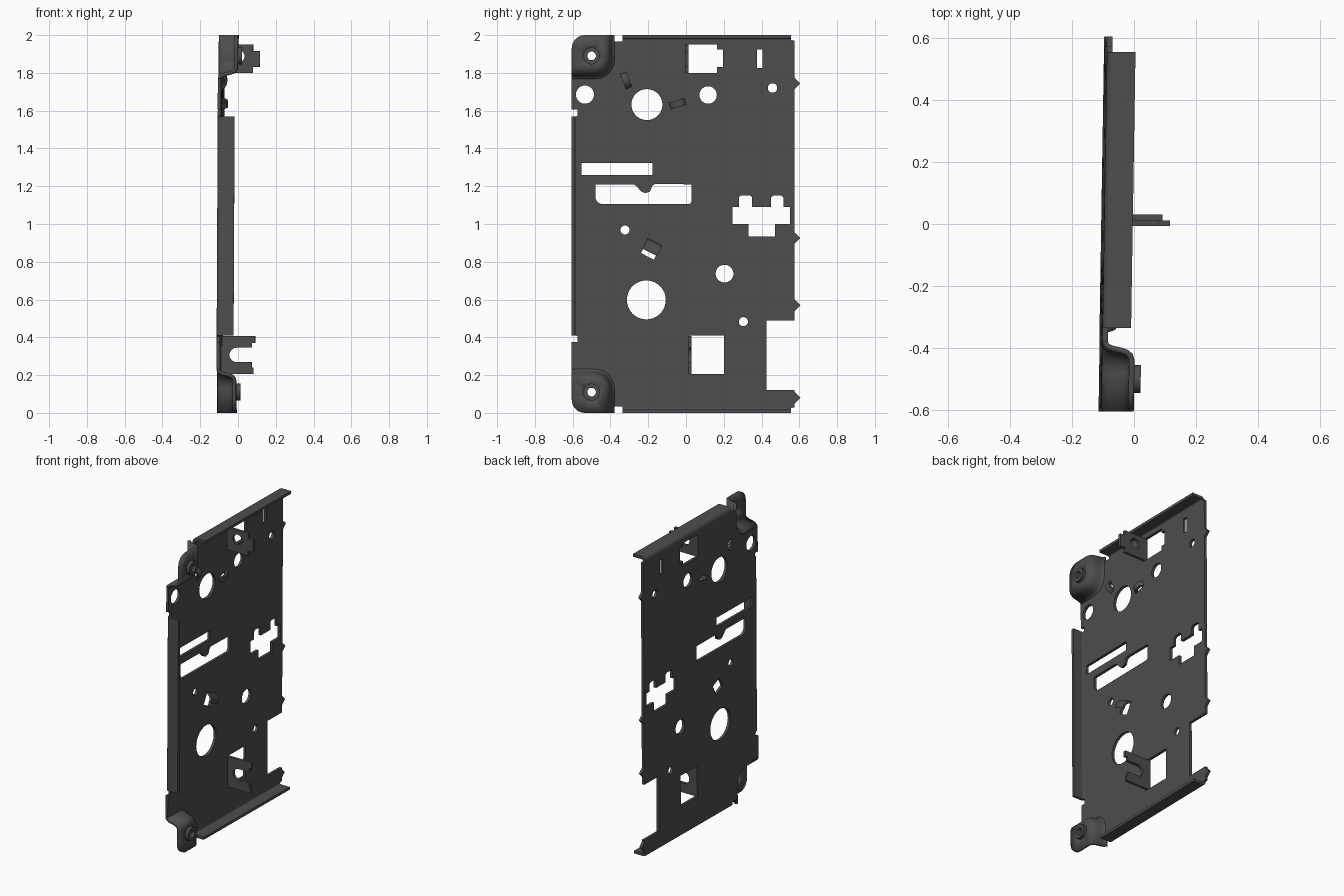
import bpy, bmesh
from math import sin, cos, pi, radians
from mathutils import Vector, Matrix

if "Cube" in bpy.data.objects:
    bpy.data.objects.remove(bpy.data.objects["Cube"])

T = 0.018          # sheet thickness
BASE = -0.101      # x of the plate's back face at the middle
mat = bpy.data.materials.new("dark_steel")
mat.diffuse_color = (0.075, 0.075, 0.075, 1)
mat.use_nodes = True
mat.node_tree.nodes["Principled BSDF"].inputs["Base Color"].default_value = mat.diffuse_color


def finish(name, bm):
    """Lean the part with the slightly tilted plate and make it an object."""
    bmesh.ops.recalc_face_normals(bm, faces=bm.faces)
    for v in bm.verts:
        v.co.x += BASE + 0.016 * v.co.y + 0.005 * (v.co.z - 1)
    me = bpy.data.meshes.new(name)
    bm.to_mesh(me)
    bm.free()
    ob = bpy.data.objects.new(name, me)
    bpy.context.collection.objects.link(ob)
    me.materials.append(mat)
    bpy.ops.object.select_all(action='DESELECT')
    bpy.context.view_layer.objects.active = ob
    ob.select_set(True)
    bpy.ops.object.shade_smooth_by_angle(angle=radians(35))
    return ob


def prism(name, loops, axis, a, b, mtx=None):
    """Extrude an outline (with holes) along one axis from a to b."""
    put = {'x': lambda p, q, t: (t, p, q), 'y': lambda p, q, t: (p, t, q),
           'z': lambda p, q, t: (p, q, t)}[axis]
    bm = bmesh.new()
    edges = []
    for loop in loops:
        vs = [bm.verts.new(put(p, q, a)) for p, q in loop]
        edges += [bm.edges.new((vs[i - 1], vs[i])) for i in range(len(vs))]
    n = Vector(put(0, 0, 1))
    bmesh.ops.triangle_fill(bm, use_beauty=True, edges=edges, normal=n)
    res = bmesh.ops.extrude_face_region(bm, geom=bm.faces[:], use_keep_orig=True)
    bmesh.ops.translate(bm, vec=n * (b - a),
                        verts=[g for g in res['geom'] if isinstance(g, bmesh.types.BMVert)])
    if mtx:
        bm.transform(mtx)
    return finish(name, bm)


def arc(cx, cy, r, a0, a1, n=8):
    return [(cx + r * cos(radians(a0 + (a1 - a0) * i / n)),
             cy + r * sin(radians(a0 + (a1 - a0) * i / n))) for i in range(n + 1)]


def circle(cx, cy, r, n=40):
    return arc(cx, cy, r, 0, 360, n)[:-1]


def rect(y0, y1, z0, z1):
    return [(y0, z0), (y1, z0), (y1, z1), (y0, z1)]


def turned_rect(cy, cz, length, width, deg):
    c, s = cos(radians(deg)), sin(radians(deg))
    return [(cy + p * c - q * s, cz + p * s + q * c)
            for p, q in rect(-length / 2, length / 2, -width / 2, width / 2)]


def tooth(z):
    return [(0.575, z - 0.03), (0.605, z), (0.575, z + 0.03)]


# Corner step line shared by plate and raised pads (upper corner)
YI, ZI, YL = -0.38, 1.77, -0.605


def step_line(d):
    return [(YL, ZI + d)] + arc(YI - 0.1, ZI + 0.1, 0.1 - d, -90, 0) + [(YI - d, 2.0)]


# Lanced bridges: (name, y, z, length, width, angle, height, end of arc)
bridges = [("upper_bridge_a", -0.317, 1.76, 0.09, 0.035, -68, 0.042, 180),
           ("upper_bridge_b", -0.045, 1.637, 0.09, 0.035, 17, 0.042, 180),
           ("lower_lug", -0.187, 0.862, 0.1, 0.085, 63, 0.06, 105)]

# Main plate
upper = step_line(0)
outline = [(y, 2 - z) for y, z in upper[:-1]] + [
    (YI, 0.035), (-0.335, 0.035), (-0.335, 0.025), (0.555, 0.025), (0.575, 0.03)]
outline += tooth(0.08) + [(0.575, 0.12), (0.425, 0.12), (0.425, 0.49), (0.575, 0.49)]
for z in (0.57, 0.925, 1.745):
    outline += tooth(z)
outline += [(0.575, 1.97), (0.555, 1.975), (-0.335, 1.975), (-0.335, 1.965), (YI, 1.965)]
outline += upper[-2::-1] + [(YL, 1.605), (-0.575, 1.605), (-0.575, 1.575), (-0.58, 1.57),
                            (-0.58, 0.41), (-0.575, 0.405), (-0.575, 0.375), (YL, 0.375)]
holes = [circle(*c) for c in [
    (-0.535, 1.685, 0.048), (-0.207, 1.632, 0.082), (0.117, 1.683, 0.046), (0.458, 1.72, 0.025),
    (-0.323, 0.968, 0.024), (0.204, 0.737, 0.047), (-0.21, 0.598, 0.103), (0.304, 0.483, 0.024)]]
holes += [rect(-0.553, -0.177, 1.26, 1.322), rect(0.375, 0.405, 1.825, 1.925),
          rect(0.02, 0.2, 0.205, 0.41)]
holes.append([(0.01, 1.8), (0.165, 1.8), (0.165, 1.83), (0.197, 1.83), (0.197, 1.925),
              (0.165, 1.925), (0.165, 1.95), (0.01, 1.95)])
holes.append([(-0.48, 1.21)] + arc(-0.44, 1.145, 0.04, 180, 270, 5) +
             arc(0.01, 1.125, 0.02, 270, 360, 4) +
             [(0.03, 1.21), (-0.165, 1.212), (-0.18, 1.2), (-0.19, 1.172), (-0.215, 1.163),
              (-0.237, 1.172), (-0.262, 1.2), (-0.275, 1.21)])
holes.append([(0.33, 0.935), (0.47, 0.935), (0.47, 1.0), (0.55, 1.0), (0.55, 1.09),
              (0.515, 1.09), (0.515, 1.14), (0.505, 1.15), (0.46, 1.15), (0.45, 1.14),
              (0.45, 1.09), (0.35, 1.09), (0.35, 1.14), (0.34, 1.15), (0.29, 1.15),
              (0.28, 1.14), (0.28, 1.09), (0.245, 1.09), (0.245, 1.0), (0.33, 1.0)])
holes += [turned_rect(y, z, l * 0.75, w * 0.9, a) for _, y, z, l, w, a, _, _ in bridges]
prism("main_plate", [outline] + holes, 'x', 0, T)


# Bent edge flanges
def flange_profile(edge, s, depth):
    r = 0.025
    v = edge - s * r
    bend = [(r - r * cos(t * pi / 12), v + s * r * sin(t * pi / 12)) for t in range(7)]
    ri = r - T
    inner = [(r - ri * cos(t * pi / 12), v + s * ri * sin(t * pi / 12)) for t in range(6, -1, -1)]
    return bend + [(depth, edge), (depth, edge - s * T)] + inner


prism("top_flange", [flange_profile(2.0, 1, 0.092)], 'y', -0.335, 0.555)
prism("bottom_flange", [flange_profile(0.0, -1, 0.092)], 'y', -0.335, 0.555)
prism("side_flange", [flange_profile(YL, -1, 0.09)], 'z', 0.41, 1.57)

# Raised corner pads with hollow studs, upper and lower mirrored
S_CURVE = [(0, 0), (0.008, 0.03), (0.016, 0.12), (0.022, 0.3), (0.028, 0.6),
           (0.034, 0.8), (0.044, 0.94), (0.06, 1)]
for where, flip in (("upper", False), ("lower", True)):
    zf = (lambda z: 2 - z) if flip else (lambda z: z)
    bm = bmesh.new()
    rows = [[bm.verts.new((T / 2 + 0.087 * h, y, zf(z))) for y, z in step_line(d)]
            for d, h in S_CURVE]
    for r0, r1 in zip(rows, rows[1:]):
        for i in range(len(r0) - 1):
            bm.faces.new((r0[i], r0[i + 1], r1[i + 1], r1[i]))
    top = T / 2 + 0.087
    rim = rows[-1] + [bm.verts.new((top, y, zf(z)))
                      for y, z in arc(YL + 0.07, 1.93, 0.07, 90, 180)]
    ring = [bm.verts.new((top, y, zf(z))) for y, z in circle(-0.5, 1.89, 0.023, 24)]
    edges = []
    for loop in (rim, ring):
        for i in range(len(loop)):
            pair = (loop[i - 1], loop[i])
            edges.append(bm.edges.get(pair) or bm.edges.new(pair))
    bmesh.ops.triangle_fill(bm, use_beauty=True, edges=edges, normal=(1, 0, 0))
    pad = finish(where + "_corner_pad", bm)
    sol = pad.modifiers.new("thickness", 'SOLIDIFY')
    sol.thickness, sol.offset = T, 0
    prism(where + "_stud", [circle(-0.5, zf(1.89), 0.045, 32), circle(-0.5, zf(1.89), 0.023, 24)],
          'x', 0.095, 0.126)

# Tabs folded out of the two square windows
prism("upper_tab", [[(0, 1.8), (0.177, 1.8), (0.177, 1.83), (0.212, 1.83), (0.212, 1.915),
                     (0.177, 1.915), (0.177, 1.95), (0, 1.95)],
                    circle(0.097, 1.888, 0.034, 28)], 'y', -0.006, 0.012)
prism("lower_forked_tab", [[(0, 0.205), (0.187, 0.205), (0.187, 0.24), (0.178, 0.24),
                            (0.178, 0.269)] + arc(0.097, 0.307, 0.038, 270, 90, 12) +
                           [(0.178, 0.345), (0.178, 0.37), (0.195, 0.37), (0.195, 0.408),
                            (0, 0.408)]], 'y', 0.012, 0.03)

# Lanced bridges standing off the plate
for name, y, z, length, width, deg, height, end in bridges:
    outer = [(height * q, length / 2 * p) for p, q in arc(0, 0, 1, 0, end, 12)]
    inner = [((height - 0.014) * q, (length / 2 - 0.014) * p) for p, q in arc(0, 0, 1, end, 0, 12)]
    m = Matrix.Translation((0.004, y, z)) @ Matrix.Rotation(radians(deg - 90), 4, 'X')
    prism(name, [outer + inner], 'y', -width / 2, width / 2, m)
